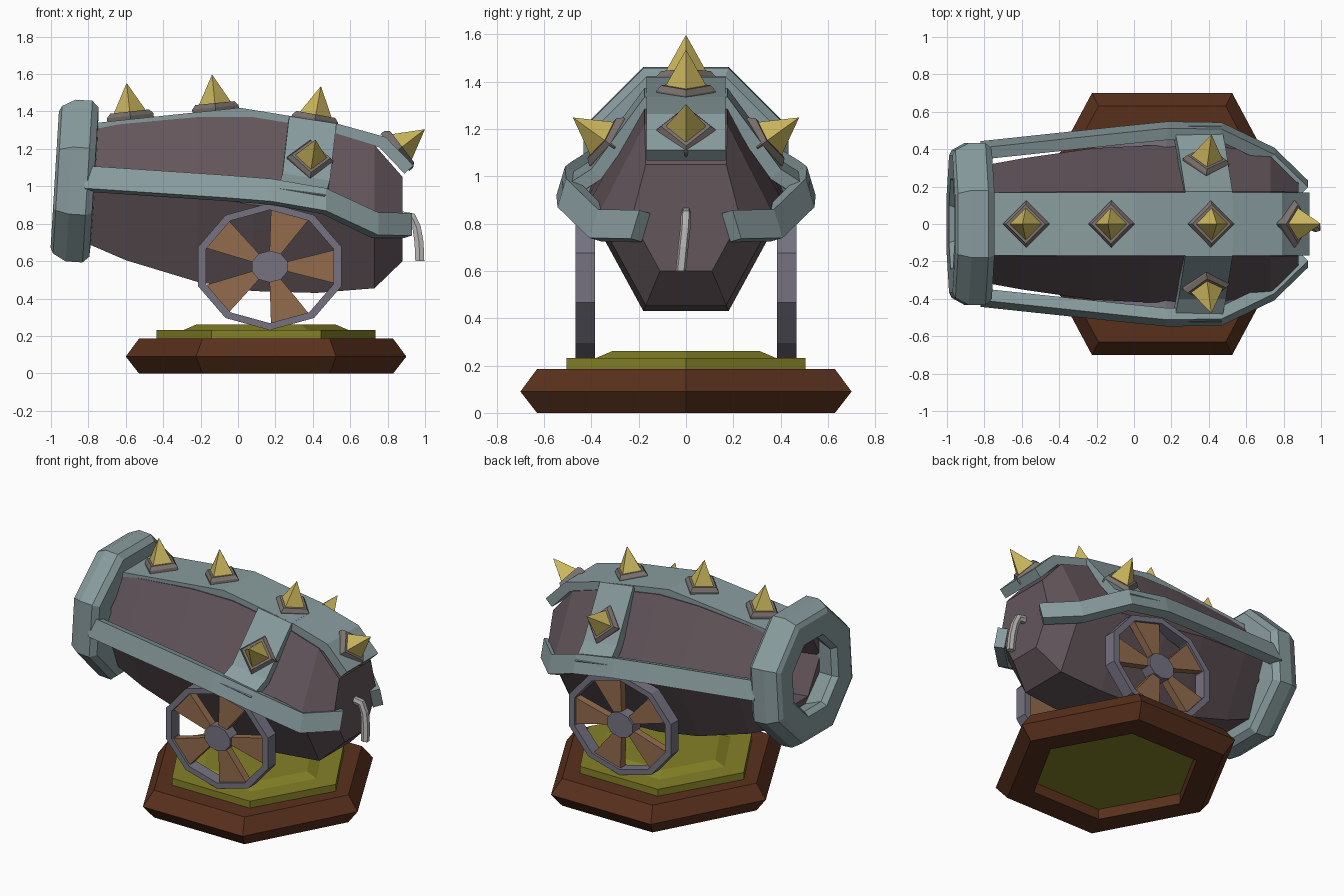
import bpy, bmesh
from math import sin, cos, pi, radians
from mathutils import Vector as V

if "Cube" in bpy.data.objects:
    bpy.data.objects.remove(bpy.data.objects["Cube"])


def material(name, rgb):
    m = bpy.data.materials.new(name)
    m.diffuse_color = (*rgb, 1)
    m.use_nodes = True
    m.node_tree.nodes["Principled BSDF"].inputs["Base Color"].default_value = m.diffuse_color
    return m


IRON = material("blue_iron", (0.25, 0.335, 0.345))
BARREL = material("dark_barrel", (0.125, 0.092, 0.105))
GOLD = material("gold", (0.60, 0.47, 0.11))
PLATE = material("plate_grey", (0.20, 0.17, 0.155))
BROWN = material("base_brown", (0.10, 0.03, 0.012))
OLIVE = material("olive", (0.23, 0.22, 0.02))
WOOD = material("spoke_wood", (0.29, 0.15, 0.075))
RIM = material("rim_grey", (0.18, 0.17, 0.22))
CORD = material("fuse_grey", (0.45, 0.44, 0.43))


def loft(name, rings, mat, loop=False, mirror=False):
    """Skin equal-sized rings of points; loop joins last ring to first."""
    bm = bmesh.new()
    vs = [[bm.verts.new(p) for p in r] for r in rings]
    n = len(vs[0])
    pairs = list(zip(vs, vs[1:])) + ([(vs[-1], vs[0])] if loop else [])
    for a, b in pairs:
        for i in range(n):
            j = (i + 1) % n
            bm.faces.new((a[i], a[j], b[j], b[i]))
    if not loop:
        bm.faces.new(vs[0])
        bm.faces.new(vs[-1])
    bmesh.ops.remove_doubles(bm, verts=bm.verts, dist=1e-5)
    bmesh.ops.recalc_face_normals(bm, faces=bm.faces)
    me = bpy.data.meshes.new(name)
    bm.to_mesh(me)
    bm.free()
    me.materials.append(mat)
    ob = bpy.data.objects.new(name, me)
    bpy.context.collection.objects.link(ob)
    if mirror:
        mod = ob.modifiers.new("mirror", 'MIRROR')
        mod.use_axis = (False, True, False)
        mod.use_mirror_merge = False
    return ob


def strap(name, pts, side, half, thick, mirror=False):
    """Flat metal strip whose outer face follows pts; side is the width direction."""
    pts, side = [V(p) for p in pts], V(side).normalized()
    rings = []
    for i, p in enumerate(pts):
        t = V((0, 0, 0))
        if i > 0:
            t += (p - pts[i - 1]).normalized()
        if i < len(pts) - 1:
            t += (pts[i + 1] - p).normalized()
        n = t.cross(side).normalized() * thick
        w = side * half
        rings.append([p - w, p + w, p + w - n, p - w - n])
    return loft(name, rings, IRON, mirror=mirror)


def spike(name, base, direction, mirror=False):
    """Square stud plate with a pyramid on it, set cornerwise."""
    base, d = V(base), V(direction).normalized()
    u = (V((1, 0, 0)) if abs(d.x) < 0.9 else V((0, 0, 1)))
    u = (u - d * u.dot(d)).normalized()
    w = d.cross(u)

    def ring(r, h):
        return [base + d * h + (u * cos(k * pi / 2) + w * sin(k * pi / 2)) * r
                for k in range(4)]
    loft(name + "_plate", [ring(.125, -.015), ring(.125, .012), ring(.105, .035)], PLATE, mirror=mirror)
    loft(name + "_point", [ring(.088, .03), ring(.001, .187)], GOLD, mirror=mirror)


# hexagonal base with olive ground
def hexagon(rx, ry, z):
    return [(.15 + rx * cos(k * pi / 3), ry * sin(k * pi / 3) / sin(pi / 3), z) for k in range(6)]


loft("base_ring", [hexagon(*r) for r in ((.68, .63, 0), (.75, .70, .09), (.68, .63, .185),
     (.52, .47, .185), (.52, .47, 0))], BROWN, loop=True)
loft("base_ground", [hexagon(*r) for r in ((.525, .475, .07), (.525, .475, .18), (.585, .505, .18),
     (.585, .505, .232), (.44, .38, .232), (.37, .31, .262))], OLIVE)


# six-sided barrel, hollow at the muzzle
def section(x, top, mid, bot, ym, yt, yb):
    return [(x, yt, top), (x, ym, mid), (x, yb, bot), (x, -yb, bot), (x, -ym, mid), (x, -yt, top)]


loft("barrel", [section(*s) for s in (
    (-.20, 1.18, .96, .74, .24, .13, .13), (-.82, 1.26, 1.03, .80, .27, .14, .14),
    (-.82, 1.31, 1.03, .70, .31, .16, .16), (-.60, 1.335, 1.0, .605, .35, .17, .17),
    (-.22, 1.37, .95, .49, .405, .175, .18), (.08, 1.37, .90, .44, .42, .175, .18),
    (.42, 1.315, .87, .43, .42, .175, .18), (.73, 1.22, .83, .455, .375, .175, .17),
    (.88, 1.05, .82, .60, .23, .17, .11))], BARREL)

# octagonal muzzle ring
tilt = radians(3.5)
axis, up, centre = V((cos(tilt), 0, -sin(tilt))), V((sin(tilt), 0, cos(tilt))), V((-.85, 0, 1.028))


def octagon(a, r):
    r /= cos(pi / 8)
    return [centre + axis * a + (up * sin(k) + V((0, 1, 0)) * cos(k)) * r
            for k in ((i + .5) * pi / 4 for i in range(8))]


loft("muzzle_ring", [octagon(*p) for p in ((-.13, .365), (-.115, .395), (-.045, .433), (.045, .433),
     (.08, .40), (.085, .28), (-.09, .215), (-.125, .24))], IRON, loop=True)

# metal straps
strap("top_strap", [(-.80, 0, 1.335), (.01, 0, 1.42), (.53, 0, 1.335), (.79, 0, 1.263), (.937, 0, 1.112)],
      (0, 1, 0), .168, .065)
strap("side_strap", [(-.82, -.425, 1.05), (-.07, -.505, 1.0), (.18, -.53, .98), (.47, -.525, .93),
      (.75, -.39, .80), (.93, -.215, .797)], (0, .3, 1), .063, .065, mirror=True)
strap("cross_strap", [(.34, -.525, .97), (.365, -.40, 1.05), (.40, -.175, 1.355), (.40, .175, 1.355),
      (.365, .40, 1.05), (.34, .525, .97)], (-1, 0, .15), .128, .06)

# spikes
spike("top_spike_front", (-.575, 0, 1.365), (-.11, 0, 1))
spike("top_spike_middle", (-.12, 0, 1.41), (-.10, 0, 1))
spike("top_spike_back", (.41, 0, 1.35), (.18, 0, 1))
spike("breech_spike", (.85, 0, 1.19), (.78, 0, .60))
spike("side_spike", (.385, -.327, 1.14), (.15, -.78, .56), mirror=True)


# wheels
def wheel_pt(deg, f, y):
    a = radians(deg)
    return (.17 + .403 * f * cos(a), y, .571 + .34 * f * sin(a))


def wheel_ring(f, y):
    return [wheel_pt(18 + 36 * k, f, y) for k in range(10)]


loft("wheel_rim", [wheel_ring(1, -.468), wheel_ring(1, -.385), wheel_ring(.89, -.385),
     wheel_ring(.89, -.468)], RIM, loop=True, mirror=True)
loft("wheel_hub", [wheel_ring(.25, -.385), wheel_ring(.25, -.468)], RIM, mirror=True)
for k in range(5):
    loft(f"wheel_spoke_{k + 1}", [[wheel_pt(72 * k + d, f, y) for d, y in
         ((-h, -.452), (h, -.452), (h, -.40), (-h, -.40))] for f, h in ((.2, 19), (.93, 17))],
         WOOD, mirror=True)

# fuse
fuse = [(.86, 0, .845), (.93, 0, .835), (.955, -.003, .78), (.968, -.012, .70), (.972, -.022, .60)]
dirs = [(0, 1), (.6, .8), (.9, .3), (1, .1), (1, 0)]
loft("fuse", [[(x + s * .024 * dx, y + c * .022, z + s * .024 * dz)
     for s, c in ((-1, -.6), (-1, .6), (0, 1), (1, .6), (1, -.6), (0, -1))]
     for (x, y, z), (dx, dz) in zip(fuse, dirs)], CORD)
